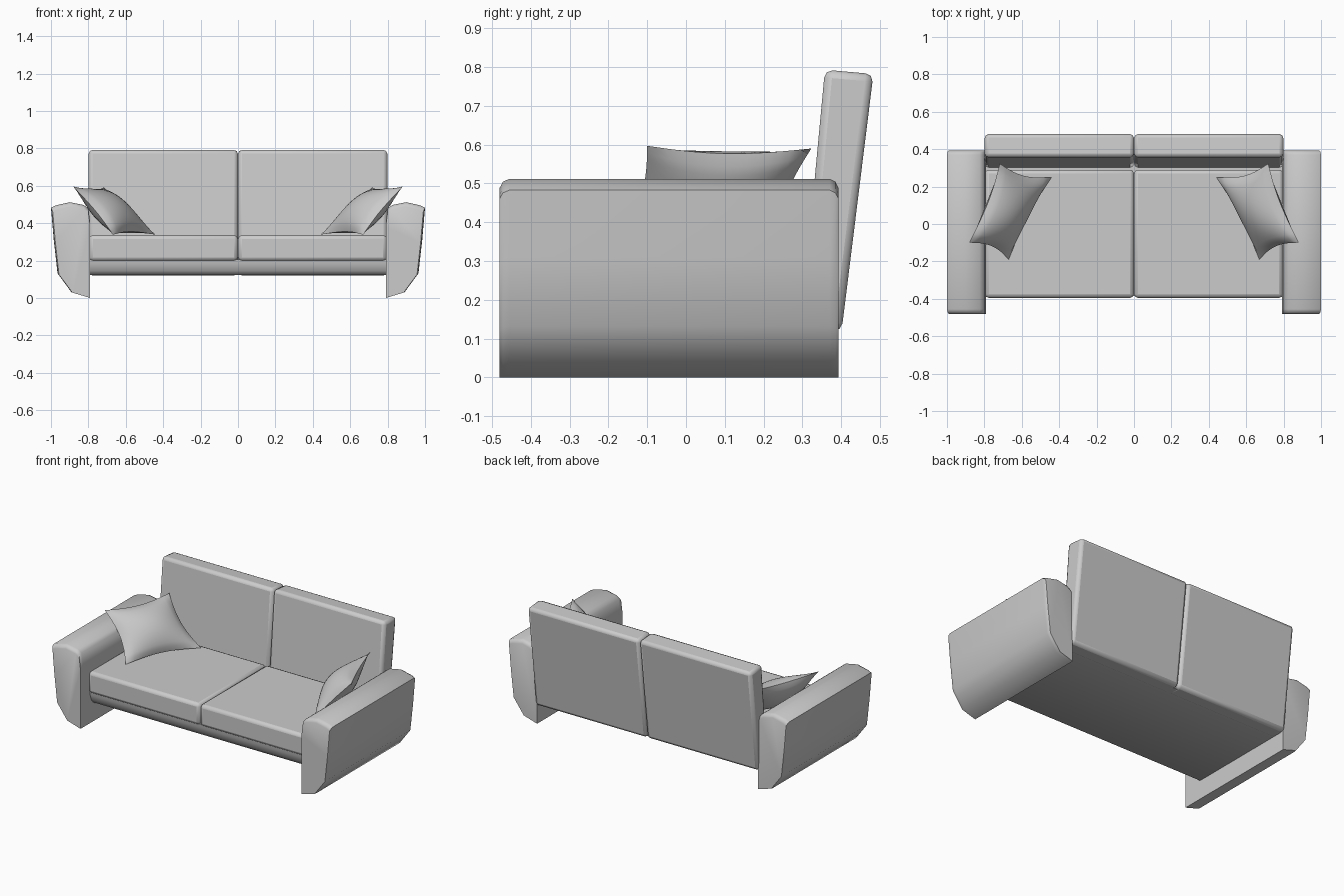
import bpy, bmesh
from math import sin, pi
from mathutils import Vector

if "Cube" in bpy.data.objects:
    bpy.data.objects.remove(bpy.data.objects["Cube"])


def finish(name, bm, bevel=0.0, mirror=True, angle=0.9):
    bmesh.ops.recalc_face_normals(bm, faces=bm.faces)
    me = bpy.data.meshes.new(name)
    bm.to_mesh(me)
    bm.free()
    ob = bpy.data.objects.new(name, me)
    bpy.context.collection.objects.link(ob)
    bpy.ops.object.select_all(action='DESELECT')
    ob.select_set(True)
    bpy.context.view_layer.objects.active = ob
    bpy.ops.object.shade_smooth_by_angle(angle=angle)
    if bevel:
        b = ob.modifiers.new("soft_edges", 'BEVEL')
        b.width, b.segments, b.limit_method = bevel, 2, 'ANGLE'
    if mirror:
        m = ob.modifiers.new("mirror", 'MIRROR')
        m.use_mirror_merge = False
    return ob


def loft(rings):
    """Closed solid through matching rings of points."""
    bm = bmesh.new()
    vs = [[bm.verts.new(p) for p in r] for r in rings]
    n = len(rings[0])
    for a, b in zip(vs, vs[1:]):
        for i in range(n):
            j = (i + 1) % n
            bm.faces.new((a[i], a[j], b[j], b[i]))
    bm.faces.new(vs[0])
    bm.faces.new(vs[-1][::-1])
    return bm


def slab(name, profile, x0, x1, bevel=0.0, mirror=True):
    """Side profile (y, z) extruded along x."""
    bm = loft([[(x, y, z) for y, z in profile] for x in (x0, x1)])
    return finish(name, bm, bevel, mirror)


# Base frame with an undercut front
slab("base_frame", [(-0.385, 0.205), (-0.382, 0.18), (-0.37, 0.145), (-0.35, 0.122),
                    (0.37, 0.122), (0.37, 0.205)], -0.792, 0.792, mirror=False)

# Pair of seat cushions
slab("seat_cushion", [(-0.395, 0.197), (-0.395, 0.336), (0.29, 0.336), (0.29, 0.197)],
     0.001, 0.796, 0.02)

# Pair of leaning back cushions
slab("back_cushion", [(0.295, 0.12), (0.358, 0.793), (0.483, 0.782), (0.401, 0.12)],
     0.001, 0.798, 0.02)

# Flared arms, front and back rims drawn in toward the inner lower edge
arm = [(0.79, 0.0), (0.89, 0.03), (0.965, 0.132), (0.985, 0.31), (1.0, 0.483), (0.975, 0.495),
       (0.90, 0.512), (0.825, 0.497), (0.80, 0.478), (0.79, 0.40)]
rings = []
for y, s in ((-0.48, 0.955), (-0.472, 0.985), (-0.455, 1), (0.37, 1), (0.385, 0.985), (0.393, 0.955)):
    rings.append([(0.79 + (x - 0.79) * s, y, z * s) for x, z in arm])
finish("arm", loft(rings))

# Throw pillows: puffed patch between four corners, edges pinched inward
A, B = Vector((0.44, 0.25, 0.338)), Vector((0.718, 0.323, 0.59))
D, C = Vector((0.67, -0.19, 0.338)), Vector((0.882, -0.10, 0.597))
normal = (C - A).cross(B - D).normalized()
N = 16
bm = bmesh.new()
grid = {}
for side in (1, -1):
    for i in range(N + 1):
        for j in range(N + 1):
            edge = i in (0, N) or j in (0, N)
            if edge and side == -1:
                grid[side, i, j] = grid[1, i, j]
                continue
            u, v = i / N, j / N
            su, sv = sin(pi * u), sin(pi * v)
            pu = u + (0.5 - u) * 0.13 * sv
            pv = v + (0.5 - v) * 0.13 * su
            p = A.lerp(B, pu).lerp(D.lerp(C, pu), pv)
            puff = 0.0 if edge else 0.075 * max(su * sv, 0) ** 0.6
            grid[side, i, j] = bm.verts.new(p + normal * puff * side)
for side in (1, -1):
    for i in range(N):
        for j in range(N):
            bm.faces.new([grid[side, i + a, j + b] for a, b in ((0, 0), (1, 0), (1, 1), (0, 1))])
finish("throw_pillow", bm)
